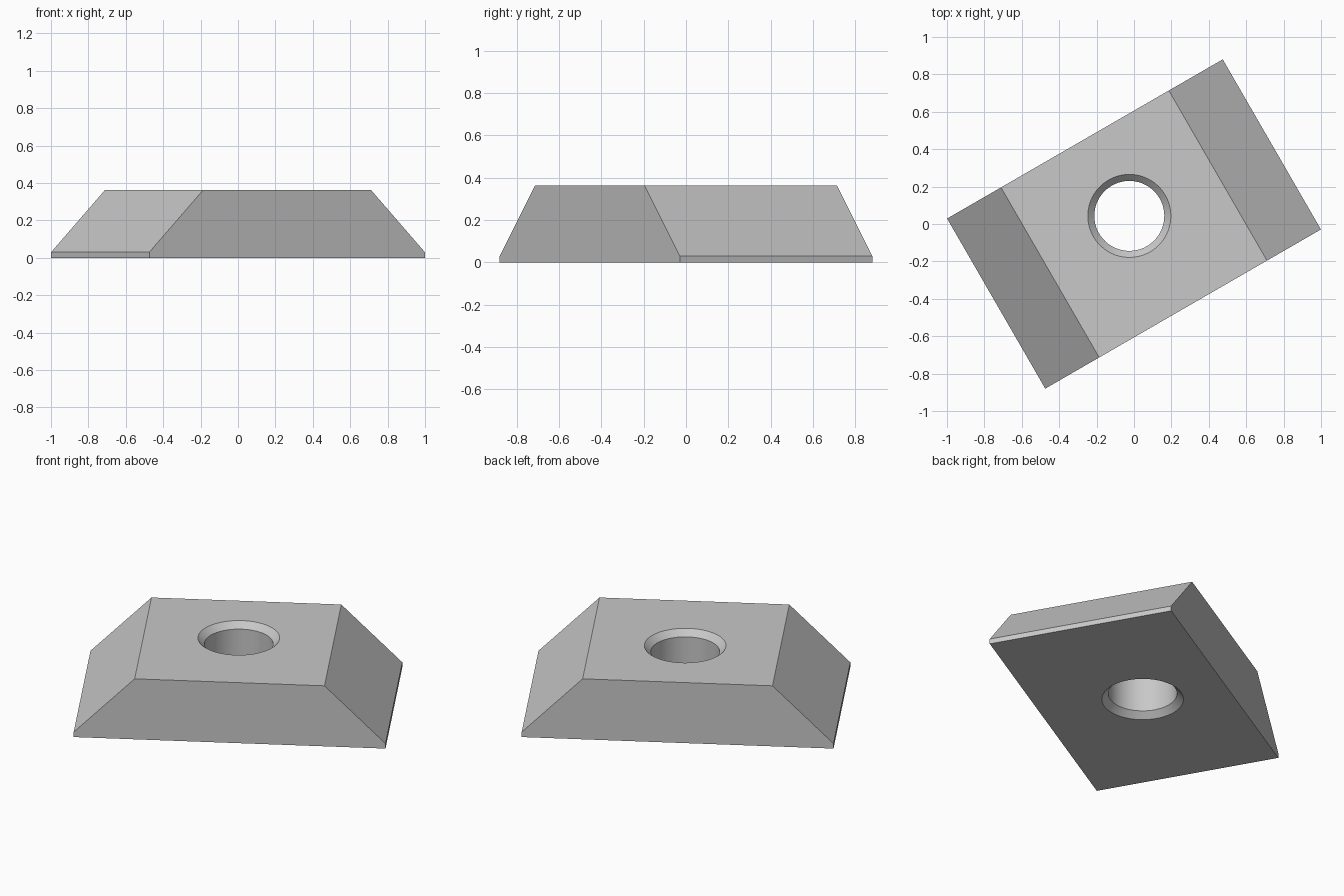
import bpy, bmesh
from math import radians, tau
from mathutils import Matrix, Vector

if "Cube" in bpy.data.objects:
    bpy.data.objects.remove(bpy.data.objects["Cube"], do_unlink=True)

HALF_LEN, HALF_WID = 0.851, 0.525
HEIGHT, LIP = 0.363, 0.03
TOP_HALF = HALF_LEN - (HEIGHT - LIP)      # 45 degree end slopes
BORE, CHAMFER, HOLE_Y = 0.187, 0.035, 0.05
TURN = Matrix.Rotation(radians(30), 4, "Z")

grey = bpy.data.materials.new("plain_grey")
grey.use_nodes = True
grey.diffuse_color = (0.58, 0.58, 0.58, 1)
grey.node_tree.nodes["Principled BSDF"].inputs["Base Color"].default_value = (0.58, 0.58, 0.58, 1)


def make_object(name, bm):
    """Turn a bmesh into a grey object, rotated on the plan."""
    bmesh.ops.recalc_face_normals(bm, faces=bm.faces)
    bm.transform(TURN)
    mesh = bpy.data.meshes.new(name)
    bm.to_mesh(mesh)
    bm.free()
    mesh.materials.append(grey)
    obj = bpy.data.objects.new(name, mesh)
    bpy.context.collection.objects.link(obj)
    return obj


# Block: side profile with sloped ends, extruded across the width
bm = bmesh.new()
right_half = [(HALF_LEN, 0), (HALF_LEN, LIP), (TOP_HALF, HEIGHT)]
profile = right_half + [(-x, z) for x, z in reversed(right_half)]
face = bm.faces.new([bm.verts.new((x, -HALF_WID, z)) for x, z in profile])
ext = bmesh.ops.extrude_face_region(bm, geom=[face])
bmesh.ops.translate(bm, vec=(0, 2 * HALF_WID, 0),
                    verts=[v for v in ext["geom"] if isinstance(v, bmesh.types.BMVert)])
block = make_object("sloped_block", bm)

# Cutter: lathed bore with a countersink at both ends
bm = bmesh.new()
over = 0.02
flare = BORE + CHAMFER + over
outline = [(0, -over), (flare, -over), (BORE, CHAMFER),
           (BORE, HEIGHT - CHAMFER), (flare, HEIGHT + over), (0, HEIGHT + over)]
verts = [bm.verts.new((r, HOLE_Y, z)) for r, z in outline]
edges = [bm.edges.new(pair) for pair in zip(verts, verts[1:])]
bmesh.ops.spin(bm, geom=verts + edges, cent=(0, HOLE_Y, 0), axis=(0, 0, 1),
               angle=tau, steps=64)
bmesh.ops.remove_doubles(bm, verts=bm.verts, dist=0.0001)
cutter = make_object("hole_cutter", bm)
cutter.hide_render = True

# Cut the hole, then discard the cutter
cut = block.modifiers.new("hole", "BOOLEAN")
cut.operation, cut.solver, cut.object = "DIFFERENCE", "EXACT", cutter
bpy.ops.object.select_all(action="DESELECT")
bpy.context.view_layer.objects.active = block
block.select_set(True)
bpy.ops.object.modifier_apply(modifier=cut.name)
bpy.data.objects.remove(cutter, do_unlink=True)
bpy.ops.object.shade_smooth_by_angle(angle=radians(30))
